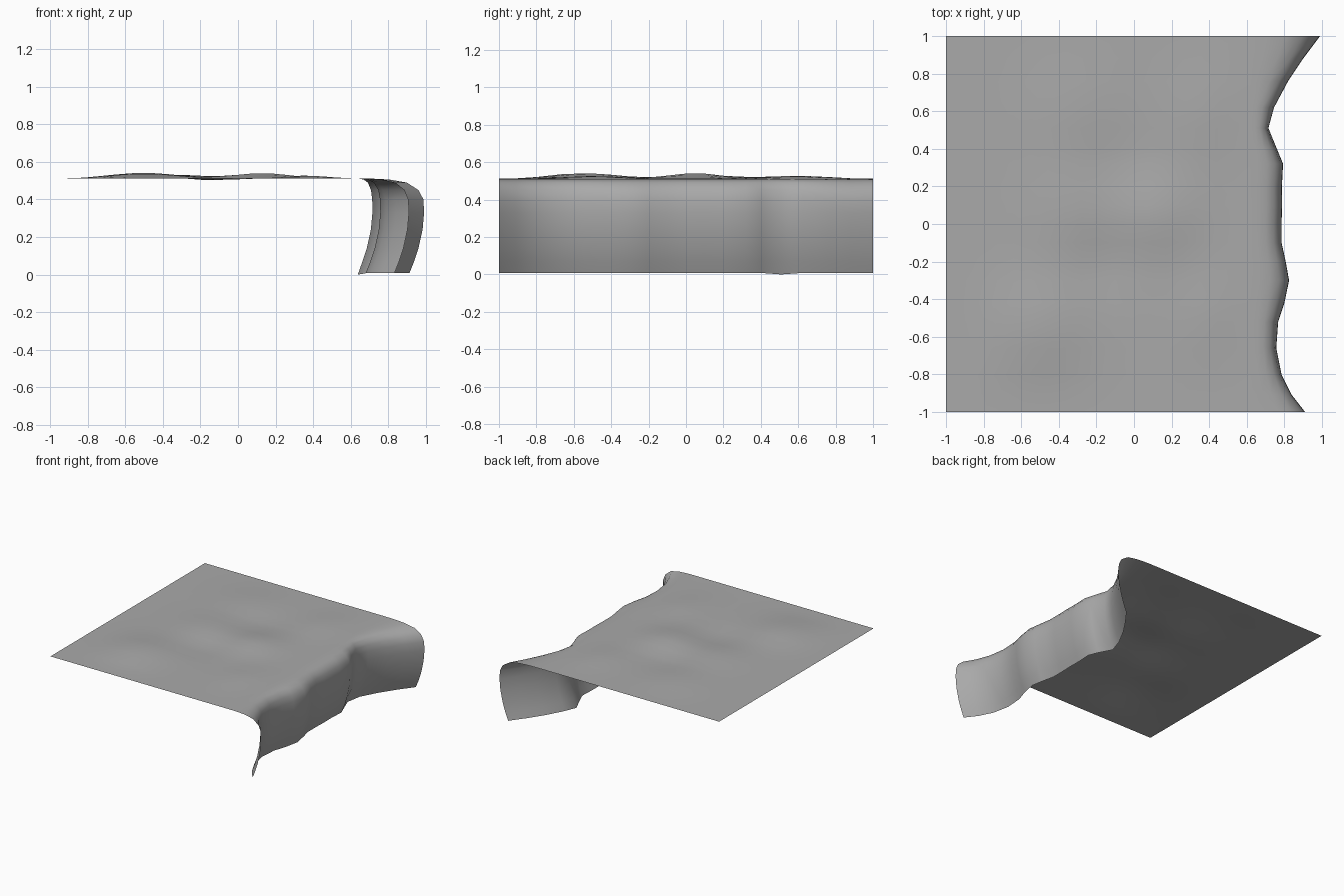
import bpy, bmesh, math

cube = bpy.data.objects.get("Cube")
if cube:
    bpy.data.objects.remove(cube, do_unlink=True)

# Stone colour
stone = bpy.data.materials.new("grey stone")
stone.use_nodes = True
colour = (0.4, 0.4, 0.4, 1)
stone.diffuse_color = colour
stone.node_tree.nodes["Principled BSDF"].inputs["Base Color"].default_value = colour

# Wavy outline of the cliff: (y, furthest x)
outline = [(-1, .91), (-.91, .84), (-.8, .785), (-.66, .757), (-.52, .767),
           (-.42, .80), (-.3, .825), (-.2, .807), (-.1, .785), (0, .785),
           (.1, .788), (.2, .787), (.32, .793), (.4, .76), (.51, .715),
           (.62, .745), (.76, .82), (.88, .90), (1, .99)]
LIP, TOP, COLUMNS = .62, .512, 18
# Rounded lip: (share of the way from lip to outline, z)
lip = [(.25, .511), (.5, .506), (.75, .49), (.92, .45), (.99, .40), (1, .33)]
# Undercut wall: (inset from outline, z)
wall = [(.008, .24), (.03, .14), (.053, .07), (.078, .008)]
# Gentle mounds and hollows: (x, y, height, radius)
mounds = [(-.5, -.55, .03, .25), (.13, .05, .03, .2), (-.32, .08, .02, .25),
          (.43, -.5, .016, .2), (.4, .6, .016, .22), (-.35, .6, .014, .25),
          (-.15, -.2, -.014, .18), (-.1, .32, -.012, .2)]


def ground_height(x, y):
    fade = min(1, (1 - abs(y)) * 4, (x + 1) * 4, max(0, LIP - x) * 4)
    return TOP + fade * sum(h * math.exp(-((x - a) ** 2 + (y - b) ** 2) / r ** 2)
                            for a, b, h, r in mounds)


def section(y, edge):
    points = []
    for i in range(COLUMNS + 1):
        x = -1 + (LIP + 1) * i / COLUMNS
        points.append((x, y, ground_height(x, y)))
    points += [(LIP + (edge - LIP) * t, y, z) for t, z in lip]
    points += [(edge - inset, y, z) for inset, z in wall]
    return points


# Single open sheet: plateau, lip and cliff wall
bm = bmesh.new()
rows = [[bm.verts.new(p) for p in section(y, edge)] for y, edge in outline]
for near, far in zip(rows, rows[1:]):
    for i in range(len(near) - 1):
        bm.faces.new((near[i], near[i + 1], far[i + 1], far[i])).smooth = True
# Bottom of the deepest bay touches the floor
rows[14][-1].co.z = 0
mesh = bpy.data.meshes.new("cliff_ground")
bm.to_mesh(mesh)
bm.free()
mesh.materials.append(stone)
bpy.context.collection.objects.link(bpy.data.objects.new("cliff_ground", mesh))
